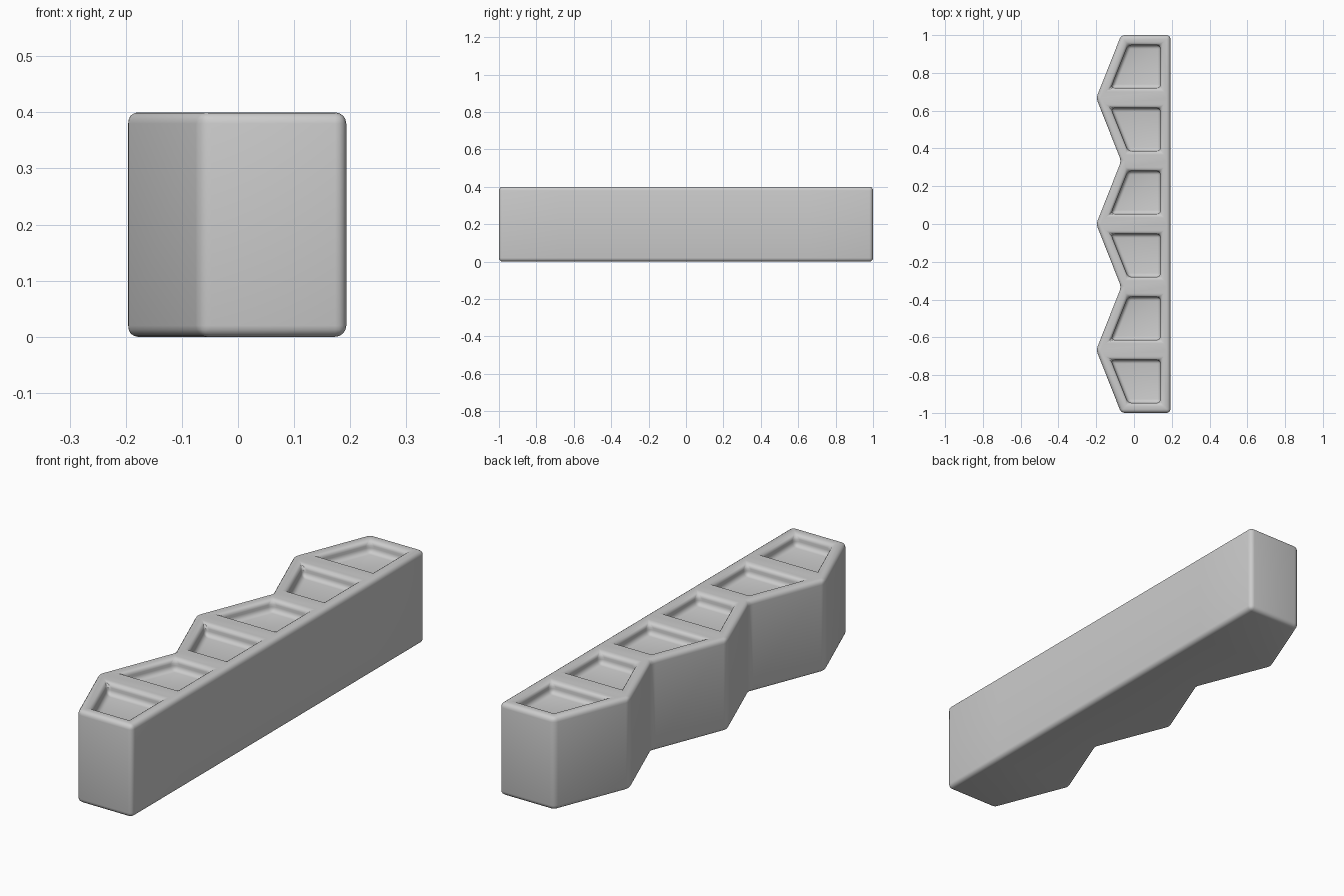
import bpy, bmesh, math

cube = bpy.data.objects.get("Cube")
if cube:
    bpy.data.objects.remove(cube, do_unlink=True)

HEIGHT, BACK, PEAK, VALLEY = 0.4, 0.193, -0.2, -0.068
BAYS, RIM, DEPTH, ROUND = 6, 0.053, 0.05, 0.02

grey = bpy.data.materials.new("plain grey")
grey.use_nodes = True
colour = (0.6, 0.6, 0.6, 1)
grey.diffuse_color = colour
grey.node_tree.nodes["Principled BSDF"].inputs["Base Color"].default_value = colour

bm = bmesh.new()

# Zigzag floor plan, one quad per bay
rows = []
for i in range(BAYS + 1):
    y = -1 + 2 * i / BAYS
    x = PEAK if i % 2 else VALLEY
    rows.append((bm.verts.new((x, y, 0)), bm.verts.new((BACK, y, 0))))
base = [bm.faces.new((a[0], a[1], b[1], b[0])) for a, b in zip(rows, rows[1:])]

# Raise it into a solid block
up = bmesh.ops.extrude_face_region(bm, geom=base, use_keep_orig=True)["geom"]
for v in up:
    if isinstance(v, bmesh.types.BMVert):
        v.co.z = HEIGHT
bmesh.ops.recalc_face_normals(bm, faces=bm.faces[:])

# Sink a pocket into the top of each bay
tops = [f for f in bm.faces if f.calc_center_median().z > HEIGHT - 0.01]
bmesh.ops.inset_individual(bm, faces=tops, thickness=RIM, use_even_offset=True)
floors = bmesh.ops.extrude_discrete_faces(bm, faces=tops)["faces"]
for f in floors:
    for v in f.verts:
        v.co.z -= DEPTH
bmesh.ops.recalc_face_normals(bm, faces=bm.faces[:])

# Round every real edge
sharp = [e for e in bm.edges if len(e.link_faces) == 2
         and e.calc_face_angle() > math.radians(10)]
bmesh.ops.bevel(bm, geom=sharp, offset=ROUND, offset_type='OFFSET', segments=4,
                profile=0.5, affect='EDGES', clamp_overlap=True)

mesh = bpy.data.meshes.new("zigzag_tray")
bm.to_mesh(mesh)
bm.free()
tray = bpy.data.objects.new("zigzag_tray", mesh)
bpy.context.collection.objects.link(tray)
mesh.materials.append(grey)
bpy.context.view_layer.objects.active = tray
tray.select_set(True)
bpy.ops.object.shade_smooth_by_angle(angle=math.radians(40))
